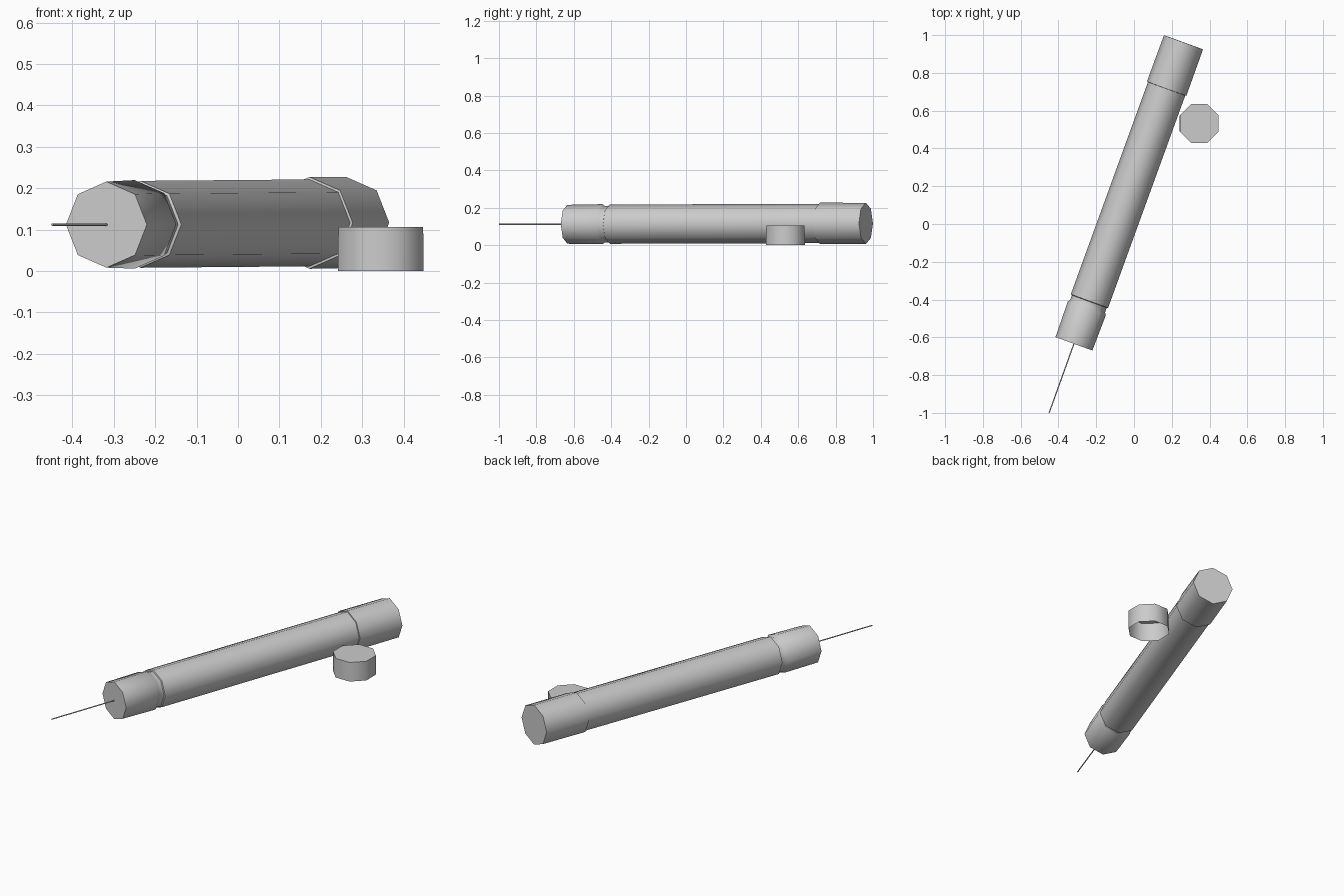
import bpy, bmesh
from math import cos, sin, pi, radians
from mathutils import Vector, Matrix

if "Cube" in bpy.data.objects:
    bpy.data.objects.remove(bpy.data.objects["Cube"])

SIDES = 8


def lathe(name, profile, matrix, cap_start=False, cap_end=False, sides=SIDES, turn=0.0):
    """Sweep (distance, radius) pairs round the local z axis."""
    bm = bmesh.new()
    rings = [[bm.verts.new((r * cos(turn + 2 * pi * i / sides),
                            r * sin(turn + 2 * pi * i / sides), d))
              for i in range(sides)] for d, r in profile]
    for a, b in zip(rings, rings[1:]):
        for i in range(sides):
            j = (i + 1) % sides
            bm.faces.new((a[i], a[j], b[j], b[i]))
    if cap_start:
        bm.faces.new(rings[0][::-1])
    if cap_end:
        bm.faces.new(rings[-1])
    mesh = bpy.data.meshes.new(name)
    bm.to_mesh(mesh)
    bm.free()
    mesh.shade_smooth()
    mesh.set_sharp_from_angle(angle=radians(50))
    obj = bpy.data.objects.new(name, mesh)
    obj.matrix_world = matrix
    bpy.context.collection.objects.link(obj)
    return obj


# Tube axis, lying down and turned about 20 degrees
front = Vector((-0.318, -0.634, 0.112))
back = Vector((0.262, 0.962, 0.117))
length = (back - front).length
d = (back - front).normalized()
x = Vector((0, 0, 1)).cross(d).normalized()
y = d.cross(x)
axis = Matrix((x, y, d)).transposed().to_4x4()
axis.translation = front

# Front plug with its narrow neck, main tube, and wider rear sleeve
lathe("front_plug", [(0, 0.104), (0.2, 0.107), (0.212, 0.098), (0.238, 0.098)],
      axis, cap_start=True)
lathe("tube_body", [(0.238, 0.098), (0.241, 0.105), (1.436, 0.105)], axis)
lathe("rear_sleeve", [(1.436, 0.105), (1.437, 0.111), (length, 0.110)],
      axis, cap_end=True)

# Thin wire out of the front face
tip = Vector((-0.449, -0.999, 0.112))
wire_dir = front - tip
wire = wire_dir.to_track_quat('Z', 'Y').to_matrix().to_4x4()
wire.translation = tip
lathe("wire", [(0, 0.003), (wire_dir.length, 0.003)], wire, True, True)

# Loose cap beside the tube, open underneath
lathe("loose_cap", [(0, 0.112), (0.106, 0.111)],
      Matrix.Translation((0.345, 0.532, 0)), cap_end=True, turn=pi / 8)
